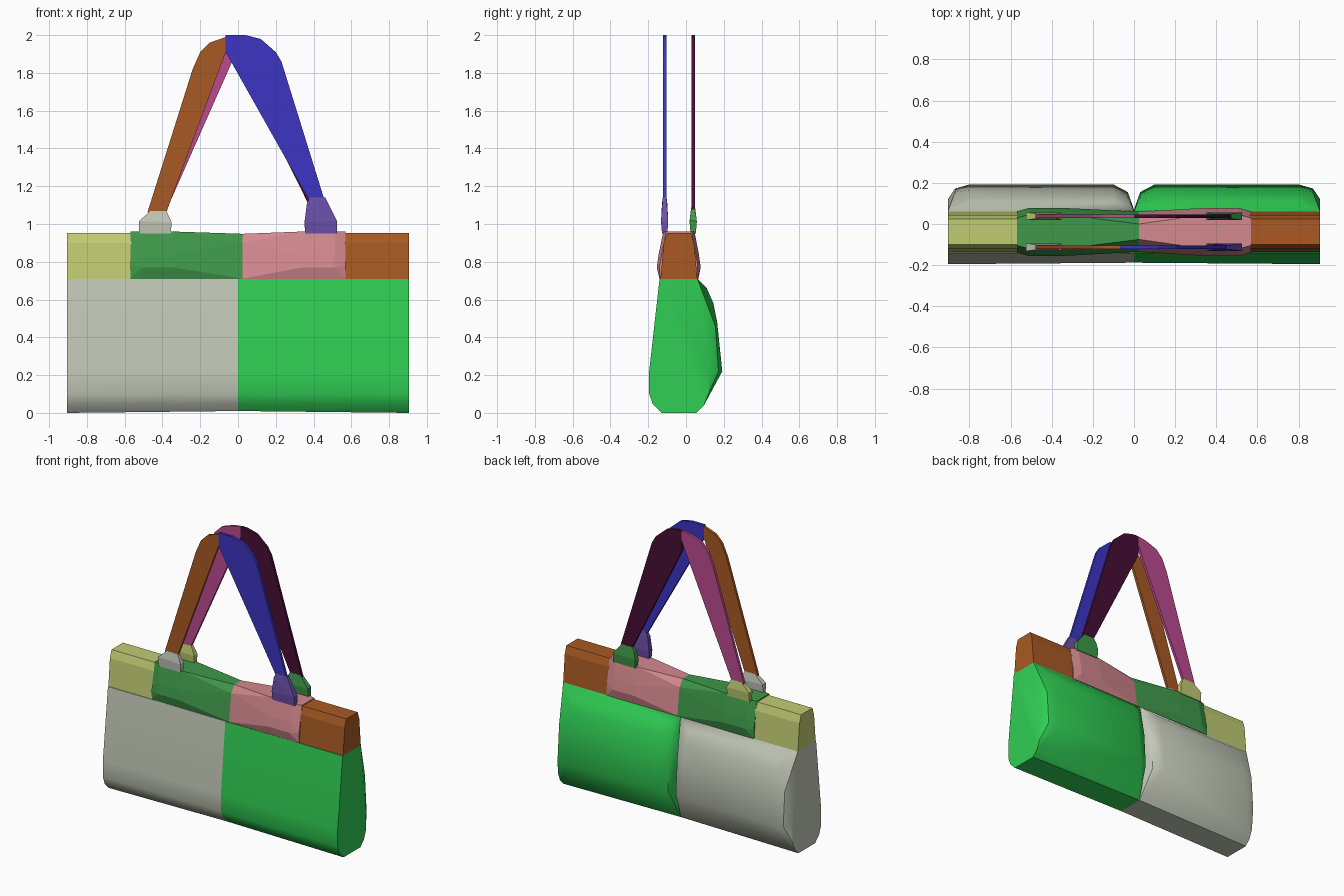
import bpy, bmesh, math

if "Cube" in bpy.data.objects:
    bpy.data.objects.remove(bpy.data.objects["Cube"])


def material(name, rgb):
    """Flat colour given as 0-255 display values, stored as linear."""
    m = bpy.data.materials.new(name)
    lin = [((c / 255 + 0.055) / 1.055) ** 2.4 if c > 10 else c / 255 / 12.92 for c in rgb]
    m.diffuse_color = (*lin, 1)
    m.use_nodes = True
    m.node_tree.nodes["Principled BSDF"].inputs["Base Color"].default_value = m.diffuse_color
    return m


grey = material("warm grey", (196, 201, 184))
bright_green = material("bright green", (48, 207, 84))
olive = material("olive yellow", (193, 204, 114))
green = material("leaf green", (63, 153, 74))
pink = material("dusty pink", (212, 137, 143))
brown = material("orange brown", (168, 90, 35))
blue = material("deep blue", (60, 53, 195))
violet = material("violet", (108, 80, 170))
plum = material("dark plum", (70, 13, 53))
magenta = material("magenta", (188, 74, 144))


def hull(name, points, mat, smooth=None):
    """Convex solid wrapped around the given points."""
    bm = bmesh.new()
    for p in points:
        bm.verts.new(p)
    res = bmesh.ops.convex_hull(bm, input=bm.verts[:])
    loose = {v for v in res["geom_interior"] + res["geom_unused"]
             if isinstance(v, bmesh.types.BMVert)}
    bmesh.ops.delete(bm, geom=list(loose), context='VERTS')
    bmesh.ops.dissolve_limit(bm, angle_limit=math.radians(1), verts=bm.verts[:], edges=bm.edges[:])
    bmesh.ops.recalc_face_normals(bm, faces=bm.faces[:])
    me = bpy.data.meshes.new(name)
    bm.to_mesh(me)
    bm.free()
    me.materials.append(mat)
    ob = bpy.data.objects.new(name, me)
    bpy.context.collection.objects.link(ob)
    if smooth:
        bpy.ops.object.select_all(action='DESELECT')
        ob.select_set(True)
        bpy.context.view_layer.objects.active = ob
        bpy.ops.object.shade_smooth_by_angle(angle=math.radians(smooth))
    return ob


def section(x, yz, side=1):
    return [(side * x, y, z) for y, z in yz]


# Lower bag body: two halves, each bulging at the back
front_edge = [(-0.14, 0.71), (-0.195, 0.22), (-0.195, 0.10), (-0.175, 0.045), (-0.13, 0.0)]
inner_front = [(-0.14, 0.71), (-0.188, 0.22), (-0.188, 0.10), (-0.165, 0.05), (-0.13, 0.01)]
inner_back = [(0.06, 0.71), (0.068, 0.45), (0.07, 0.22), (0.055, 0.01)]
end_back = [(0.06, 0.71), (0.12, 0.22), (0.118, 0.10), (0.095, 0.04), (0.055, 0.0)]
bulge = [(0.11, 0.66), (0.145, 0.58), (0.165, 0.48), (0.192, 0.22)]
shoulder = [(0.10, 0.64), (0.125, 0.54), (0.14, 0.46), (0.155, 0.22)]
for side, name, mat in ((-1, "left_body", grey), (1, "right_body", bright_green)):
    pts = (section(0, inner_front + inner_back, side)
           + section(0.905, front_edge + end_back, side)
           + section(0.03, shoulder, side) + section(0.10, bulge, side)
           + section(0.80, bulge, side) + section(0.87, [(0.155, 0.46), (0.172, 0.22)], side))
    hull(name, pts, mat, 32)

# Upper rim: plain end blocks
rim = [(-0.135, 0.71), (-0.118, 0.90), (-0.10, 0.953), (0.025, 0.953), (0.043, 0.90), (0.06, 0.71)]
for side, name, mat in ((-1, "left_rim_end", olive), (1, "right_rim_end", brown)):
    hull(name, section(0.56, rim, side) + section(0.905, rim, side), mat)

# Upper rim: swollen middle blocks carrying the handle mounts
centre = [(-0.135, 0.71), (-0.11, 0.90), (-0.075, 0.948), (0.0, 0.948), (0.035, 0.90), (0.06, 0.71)]
swell = [(-0.14, 0.71), (-0.155, 0.77), (-0.145, 0.84), (-0.12, 0.96),
         (0.045, 0.96), (0.068, 0.84), (0.078, 0.77), (0.065, 0.71)]
outer = [(-0.138, 0.71), (-0.14, 0.78), (-0.105, 0.96), (0.03, 0.96), (0.062, 0.78), (0.062, 0.71)]
for side, name, mat, seam in ((-1, "left_rim_middle", green, -0.025),
                              (1, "right_rim_middle", pink, 0.025)):
    hull(name, section(seam, centre, side) + section(0.34, swell, side)
         + section(0.51, swell, side) + section(0.568, outer, side), mat)


def strap(name, xz, y, mat):
    """Thin flat handle piece."""
    hull(name, [(x, y + d, z) for x, z in xz for d in (-0.009, 0.009)], mat)


# Handles: each loop is made from a left and a right strap
arch = [(0.04, 2.0), (0.12, 1.98), (0.20, 1.91), (0.23, 1.86)]
left_arch = [(-0.15, 1.96), (-0.20, 1.91), (-0.24, 1.82)]
strap("front_handle_left", [(-0.065, 1.99), (-0.065, 1.91), (-0.38, 1.06), (-0.48, 1.06)]
      + left_arch, -0.113, brown)
strap("front_handle_right", [(-0.065, 2.0), (-0.065, 1.91), (0.34, 1.25), (0.38, 1.12),
                             (0.46, 1.12)] + arch, -0.113, blue)
strap("back_handle_left", [(0.0, 2.0), (-0.065, 1.99), (0.0, 1.93), (-0.34, 1.23),
                           (-0.385, 1.06), (-0.48, 1.06)] + left_arch, 0.038, magenta)
strap("back_handle_right", [(0.0, 2.0), (0.0, 1.86), (0.35, 1.23), (0.39, 1.07), (0.475, 1.07)]
      + arch, 0.038, plum)


def mount(name, side, y, top, mat):
    """Tapered tab holding a strap end."""
    prof = [(0.355, 0.95, 0.014), (0.525, 0.95, 0.014), (0.352, 1.01, 0.019), (0.525, 1.015, 0.019),
            (0.365, top - 0.03, 0.014), (0.38, top, 0.010), (0.462, top, 0.010)]
    hull(name, [(side * x, y + s * w, z) for x, z, w in prof for s in (-1, 1)], mat)


# Handle mounts
mount("front_left_mount", -1, -0.113, 1.07, grey)
mount("front_right_mount", 1, -0.113, 1.14, violet)
mount("back_left_mount", -1, 0.038, 1.07, olive)
mount("back_right_mount", 1, 0.038, 1.09, green)
